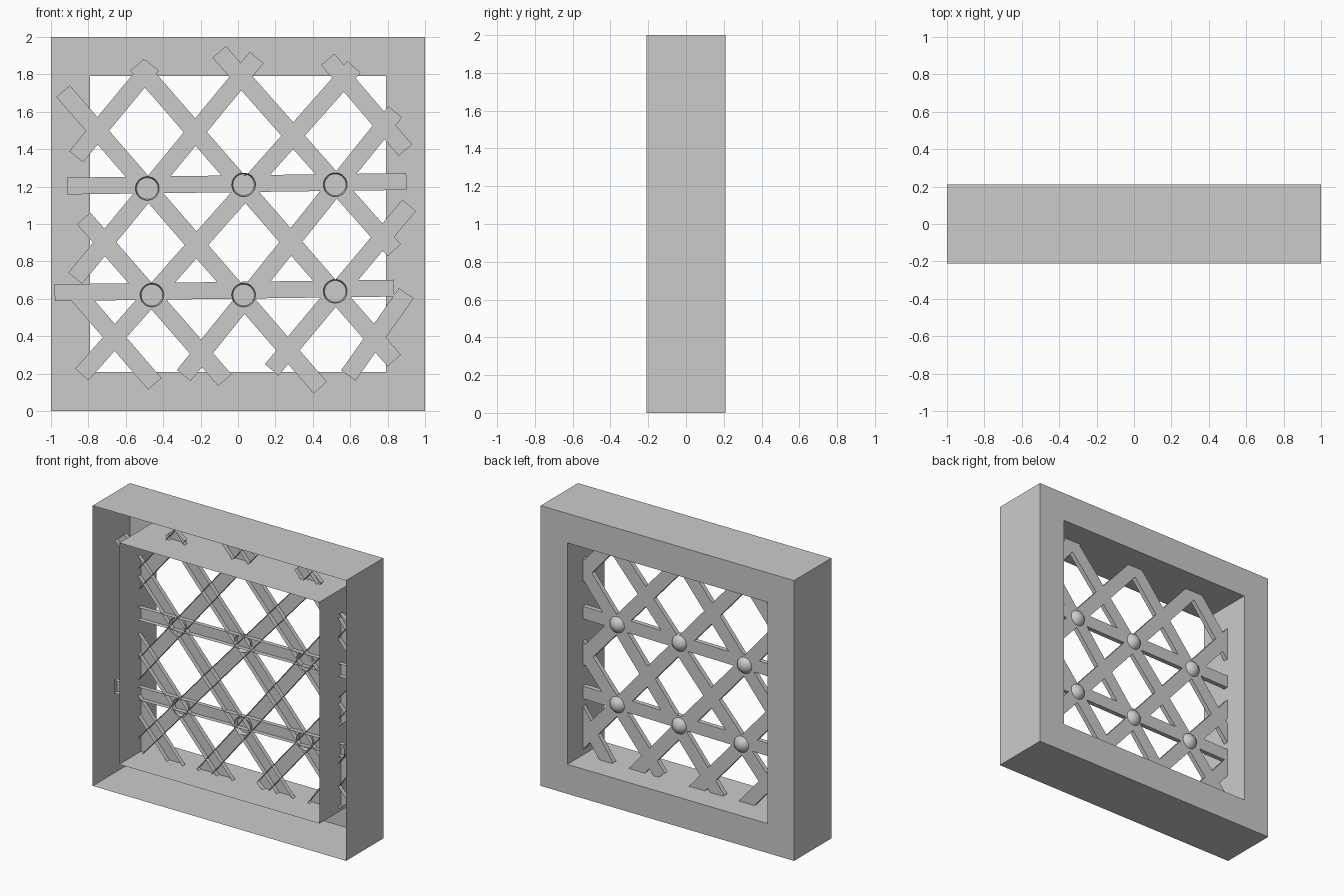
import bpy, bmesh, math
from mathutils import Vector, Matrix

if "Cube" in bpy.data.objects:
    bpy.data.objects.remove(bpy.data.objects["Cube"])

Y_OPEN, Y_BACK = 0.0, 0.033   # open front and closed back of the lattice strips


def make_object(name, bm):
    mesh = bpy.data.meshes.new(name)
    bm.to_mesh(mesh)
    bm.free()
    obj = bpy.data.objects.new(name, mesh)
    bpy.context.collection.objects.link(obj)
    return obj


# Hollow square frame: outer walls, inner walls and back ring, open at the front
def frame(outer=1.0, inner=0.79, depth=0.21):
    bm = bmesh.new()
    corners = [(-1, -1), (1, -1), (1, 1), (-1, 1)]

    def loop(s, y):
        return [bm.verts.new((cx * s, y, 1 + cz * s)) for cx, cz in corners]

    loops = [loop(outer, -depth), loop(outer, depth),
             loop(inner, depth), loop(inner, -depth)]
    for a, b in zip(loops, loops[1:]):
        for i in range(4):
            j = (i + 1) % 4
            bm.faces.new((a[j], a[i], b[i], b[j]))
    bm.normal_update()
    if next(f for f in bm.faces if abs(f.normal.y) > 0.9).normal.y < 0:
        bmesh.ops.reverse_faces(bm, faces=bm.faces[:])
    return make_object("window_frame", bm)


# Flat strip between two points in the x-z plane, with its front face left open
def strip(name, start, end, width):
    a, b = Vector((start[0], 0, start[1])), Vector((end[0], 0, end[1]))
    d = b - a
    bm = bmesh.new()
    bmesh.ops.create_cube(bm, size=1)
    front = [f for f in bm.faces if f.normal.y < -0.9]
    bmesh.ops.delete(bm, geom=front, context='FACES_ONLY')
    bmesh.ops.scale(bm, vec=(d.length, Y_BACK - Y_OPEN, width), verts=bm.verts)
    angle = math.atan2(d.z, d.x)
    mid = (a + b) / 2 + Vector((0, (Y_OPEN + Y_BACK) / 2, 0))
    bm.transform(Matrix.Translation(mid) @ Matrix.Rotation(-angle, 4, 'Y'))
    return make_object(name, bm)


# Half-dome stud facing the back, open at the front
def stud(name, x, z, r=0.064):
    bm = bmesh.new()
    bmesh.ops.create_uvsphere(bm, u_segments=16, v_segments=12, radius=r)
    geom = bm.verts[:] + bm.edges[:] + bm.faces[:]
    bmesh.ops.bisect_plane(bm, geom=geom, dist=1e-5, plane_co=(0, 0, 0),
                           plane_no=(0, -1, 0), clear_outer=True)
    bmesh.ops.translate(bm, vec=(x, Y_OPEN + 0.006, z), verts=bm.verts)
    for f in bm.faces:
        f.smooth = True
    return make_object(name, bm)


frame()

# Horizontal strips
horizontals = [((-0.915, 1.203), (0.90, 1.227)), ((-0.98, 0.633), (0.835, 0.657))]
# Strips falling to the right
falling = [((-0.935, 1.71), (0.44, 0.125)), ((-0.54, 1.85), (0.835, 0.27)),
           ((-0.10, 1.92), (0.835, 0.86)), ((0.48, 1.88), (0.895, 1.395)),
           ((-0.825, 1.03), (-0.07, 0.165)), ((-0.88, 0.65), (-0.445, 0.145))]
# Strips rising to the right
rising = [((-0.865, 1.36), (-0.46, 1.85)), ((-0.87, 0.71), (0.10, 1.89)),
          ((-0.835, 0.195), (0.62, 1.84)), ((-0.29, 0.19), (0.84, 1.60)),
          ((0.18, 0.22), (0.915, 1.10)), ((0.59, 0.19), (0.90, 0.63))]

for label, group, width in (("horizontal", horizontals, 0.09),
                            ("falling", falling, 0.095),
                            ("rising", rising, 0.095)):
    for i, (p, q) in enumerate(group, 1):
        strip(f"{label}_strip_{i}", p, q, width)

# Studs over the crossings
studs = [(-0.485, 1.19), (0.03, 1.21), (0.52, 1.21),
         (-0.46, 0.62), (0.03, 0.62), (0.52, 0.64)]
for i, (x, z) in enumerate(studs, 1):
    stud(f"stud_{i}", x, z)
